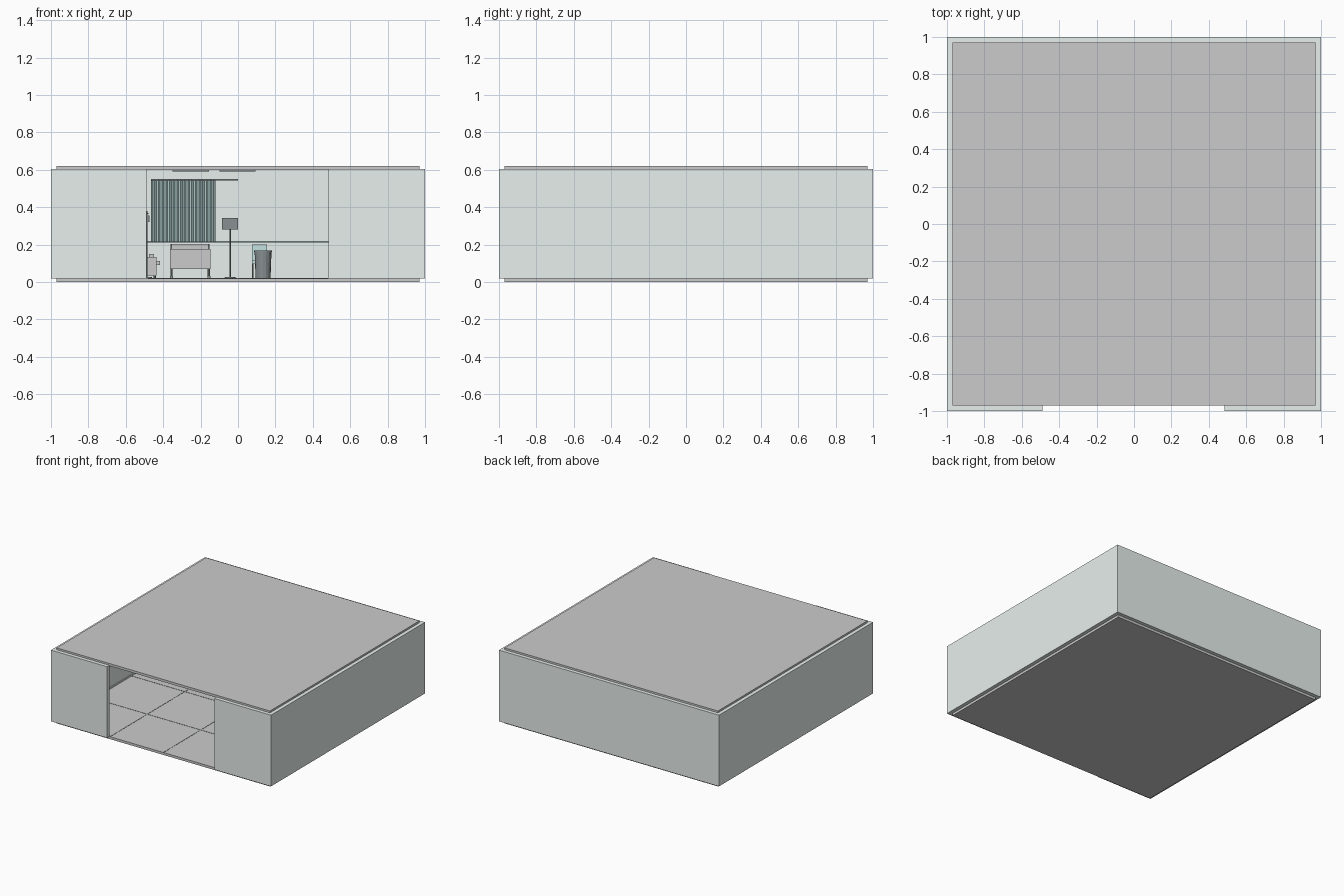
import bpy, bmesh, math
from mathutils import Vector

if "Cube" in bpy.data.objects:
    bpy.data.objects.remove(bpy.data.objects["Cube"])


def material(name, rgb):
    m = bpy.data.materials.new(name)
    m.diffuse_color = (*rgb, 1)
    m.use_nodes = True
    m.node_tree.nodes["Principled BSDF"].inputs["Base Color"].default_value = m.diffuse_color
    return m


WALL = material("pale_green", (0.8, 0.87, 0.84))
TEAL = material("teal", (0.55, 0.76, 0.75))
DARK = material("charcoal", (0.25, 0.28, 0.29))
RAIL = material("dark_green", (0.33, 0.45, 0.44))


def finish(name, bm, mat=None):
    bmesh.ops.recalc_face_normals(bm, faces=bm.faces)
    me = bpy.data.meshes.new(name)
    bm.to_mesh(me)
    bm.free()
    ob = bpy.data.objects.new(name, me)
    bpy.context.collection.objects.link(ob)
    if mat:
        me.materials.append(mat)
    return ob


def box(name, x0, x1, y0, y1, z0, z1, mat=None):
    bm = bmesh.new()
    bmesh.ops.create_cube(bm, size=1)
    for v in bm.verts:
        v.co = (x1 if v.co.x > 0 else x0, y1 if v.co.y > 0 else y0, z1 if v.co.z > 0 else z0)
    return finish(name, bm, mat)


def cyl(name, x, y, z0, z1, r0, r1, mat=None, n=16):
    bm = bmesh.new()
    bmesh.ops.create_cone(bm, cap_ends=True, segments=n, radius1=r0, radius2=r1, depth=z1 - z0)
    bmesh.ops.translate(bm, verts=bm.verts, vec=(x, y, (z0 + z1) / 2))
    return finish(name, bm, mat)


def extrude(name, pts, z0, z1, mat=None):
    bm = bmesh.new()
    f = bm.faces.new([bm.verts.new((x, y, z0)) for x, y in pts])
    r = bmesh.ops.extrude_face_region(bm, geom=[f])
    vs = [g for g in r["geom"] if isinstance(g, bmesh.types.BMVert)]
    bmesh.ops.translate(bm, verts=vs, vec=(0, 0, z1 - z0))
    return finish(name, bm, mat)


# Shell: slabs and one continuous wall with a full-height front opening
I = 0.97
box("floor", -I, I, -I, I, 0, 0.02)
box("roof", -I, I, -I, I, 0.6, 0.62)
extrude("walls", [(-0.49, -1), (-1, -1), (-1, 1), (1, 1), (1, -1), (0.485, -1),
                  (0.485, -I), (I, -I), (I, I), (-I, I), (-I, -I), (-0.49, -I)],
        0.02, 0.605, WALL)

# Floor seams, four tiles each way
for i in (-1, 0, 1):
    c = i * 0.485
    box("floor_seam_y", c - 0.003, c + 0.003, -I, I, 0.019, 0.0215, DARK)
    box("floor_seam_x", -I, I, c - 0.003, c + 0.003, 0.019, 0.0215, DARK)

# Skirting and bumper rail around the inside walls
for z0, z1, t, mat, nm in ((0.02, 0.032, 0.005, WALL, "skirting"), (0.212, 0.22, 0.01, RAIL, "wall_rail")):
    box(nm + "_back", -I, I, I - t, I, z0, z1, mat)
    for s in (-1, 1):
        a, b = sorted((s * I, s * (I - t)))
        box(nm + "_side", a, b, -I, I - t, z0, z1, mat)

# Ceiling lights
for x in (-0.253, -0.003):
    box("ceiling_light", x - 0.097, x + 0.097, 0.4, 0.6, 0.592, 0.6, DARK)

# Pleated curtain hanging from a track
n = 35
xs = [-0.465 + 0.345 * i / n for i in range(n + 1)]
front = [(x, 0.9 + (0.006 if i % 2 else -0.006)) for i, x in enumerate(xs)]
extrude("curtain", front + [(x, y + 0.004) for x, y in reversed(front)], 0.215, 0.545, TEAL)
box("curtain_track", -0.465, 0.0, 0.897, 0.907, 0.544, 0.551, DARK)

# Bed: frame, mattress, end boards, side rails and legs
bx = -0.256
box("bed_frame", bx - 0.09, bx + 0.09, 0.42, 0.86, 0.08, 0.1)
box("mattress", bx - 0.095, bx + 0.095, 0.425, 0.85, 0.1, 0.135)
box("pillow", bx - 0.06, bx + 0.06, 0.75, 0.84, 0.135, 0.155)
box("foot_board", bx - 0.108, bx + 0.108, 0.405, 0.42, 0.07, 0.177)
box("head_board", bx - 0.1, bx + 0.1, 0.86, 0.875, 0.07, 0.203)
for s in (-1, 1):
    x = bx + s * 0.1
    box("bed_side_rail", x - 0.004, x + 0.004, 0.5, 0.78, 0.165, 0.203, DARK)
    for y in (0.5, 0.776):
        box("bed_rail_post", x - 0.004, x + 0.004, y, y + 0.01, 0.09, 0.165, DARK)
    for y in (0.43, 0.84):
        cyl("bed_leg", x, y, 0.03, 0.09, 0.006, 0.006, DARK, 8)
    box("bed_skid", x - 0.008, x + 0.008, 0.42, 0.86, 0.02, 0.032, DARK)

# Monitor on a floor stand
cyl("monitor_base", -0.042, 0.6, 0.02, 0.028, 0.03, 0.028, DARK)
cyl("monitor_pole", -0.042, 0.6, 0.028, 0.29, 0.005, 0.005, DARK, 10)
box("monitor_screen", -0.085, 0.001, 0.58, 0.597, 0.28, 0.343, DARK)

# Visitor chair
box("chair_seat", 0.075, 0.155, 0.68, 0.77, 0.1, 0.115, TEAL)
box("chair_back", 0.075, 0.155, 0.765, 0.777, 0.115, 0.2, TEAL)
for x in (0.08, 0.15):
    for y in (0.685, 0.77):
        cyl("chair_leg", x, y, 0.02, 0.1, 0.004, 0.004, DARK, 8)

# Waste bin with lid
cyl("bin_body", 0.134, 0.5, 0.02, 0.16, 0.04, 0.045, DARK)
cyl("bin_lid", 0.134, 0.5, 0.16, 0.168, 0.049, 0.049, DARK)

# Bedside cabinet with a small tray box and handle
box("cabinet", -0.55, -0.435, 0.75, 0.87, 0.035, 0.135)
box("cabinet_box", -0.475, -0.45, 0.79, 0.83, 0.135, 0.15)
box("cabinet_handle", -0.435, -0.418, 0.79, 0.83, 0.09, 0.113)
for x in (-0.54, -0.445):
    for y in (0.76, 0.86):
        cyl("cabinet_wheel", x, y, 0.02, 0.035, 0.007, 0.007, DARK, 8)

# Drip stand with hooks and bag
cyl("drip_base", -0.487, 0.65, 0.02, 0.028, 0.03, 0.025, DARK)
cyl("drip_pole", -0.487, 0.65, 0.028, 0.38, 0.004, 0.004, DARK, 8)
box("drip_hook", -0.515, -0.479, 0.648, 0.652, 0.365, 0.369, DARK)
box("drip_bag", -0.482, -0.474, 0.63, 0.67, 0.32, 0.355)
